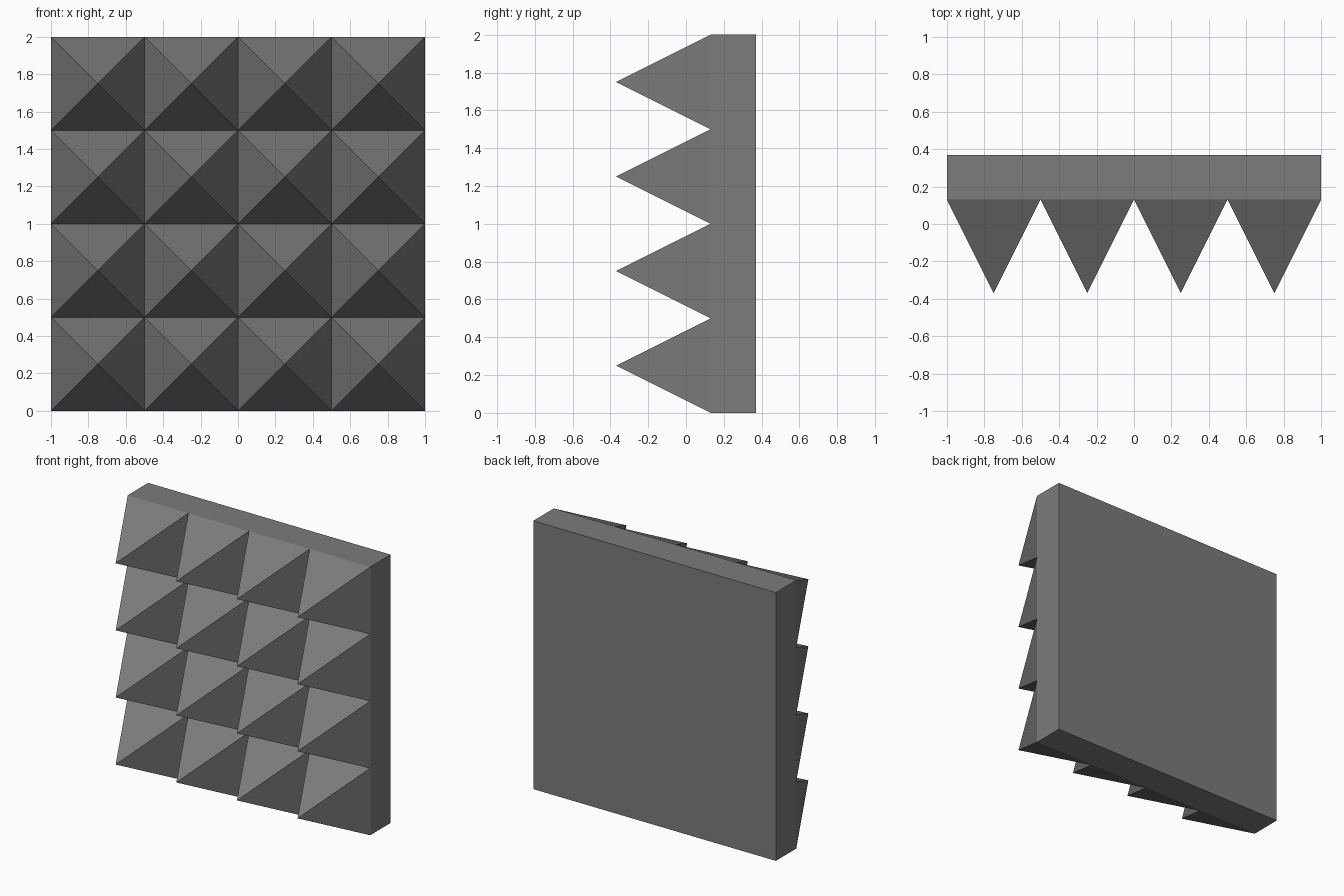
import bpy, bmesh
from math import radians
from mathutils import Matrix, Vector

if "Cube" in bpy.data.objects:
    bpy.data.objects.remove(bpy.data.objects["Cube"])

CELLS = 4          # pyramids per side
BASE_Y = 0.13      # pyramid base plane
BACK_Y = 0.37      # rear of the backing slab
SPIKE = 0.50       # pyramid height

bm = bmesh.new()

# Pyramid face: a grid of square cells, each poked out to a point
bmesh.ops.create_grid(bm, x_segments=CELLS, y_segments=CELLS, size=1.0)
bmesh.ops.recalc_face_normals(bm, faces=bm.faces[:])
tips = bmesh.ops.poke(bm, faces=bm.faces[:])["verts"]
for v in tips:
    v.co.z = SPIKE

# Backing slab: rim pulled backwards and closed with one flat face
rim = [e for e in bm.edges if e.is_boundary]
ext = bmesh.ops.extrude_edge_only(bm, edges=rim)["geom"]
new_verts = [g for g in ext if isinstance(g, bmesh.types.BMVert)]
bmesh.ops.translate(bm, verts=new_verts, vec=(0, 0, BASE_Y - BACK_Y))
bmesh.ops.holes_fill(bm, edges=[e for e in bm.edges if e.is_boundary], sides=0)

# Stand the panel upright with the points facing -y
stand = Matrix.Translation(Vector((0, BASE_Y, 1))) @ Matrix.Rotation(radians(90), 4, 'X')
bmesh.ops.transform(bm, matrix=stand, verts=bm.verts[:])
bmesh.ops.recalc_face_normals(bm, faces=bm.faces[:])

mesh = bpy.data.meshes.new("pyramid_panel")
bm.to_mesh(mesh)
bm.free()
panel = bpy.data.objects.new("pyramid_panel", mesh)
bpy.context.collection.objects.link(panel)

# Dark grey foam
foam = bpy.data.materials.new("dark_foam")
foam.diffuse_color = (0.2, 0.2, 0.2, 1)
foam.use_nodes = True
foam.node_tree.nodes["Principled BSDF"].inputs["Base Color"].default_value = foam.diffuse_color
mesh.materials.append(foam)
